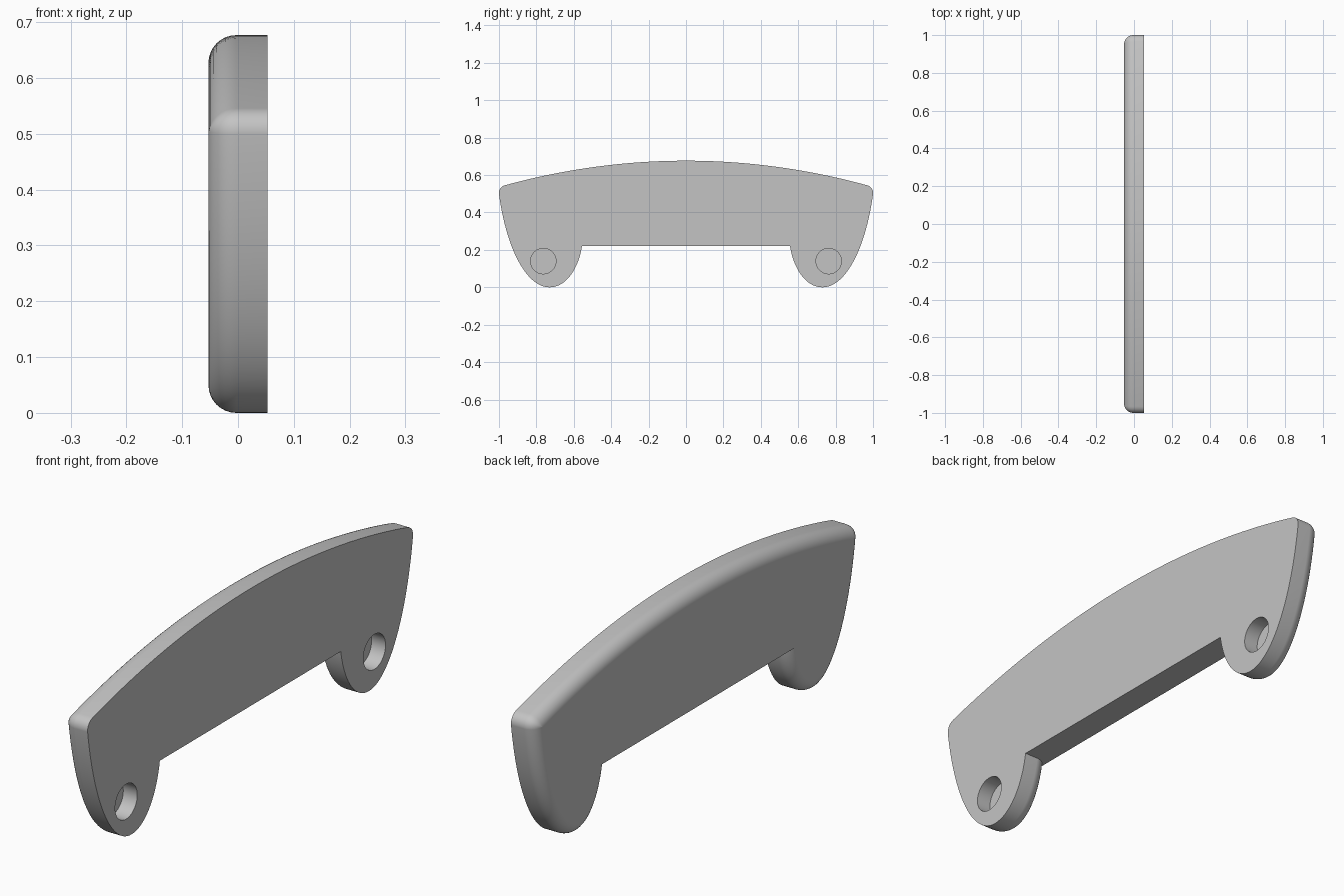
import bpy
import bmesh
import math
from mathutils import Vector, Matrix
from mathutils.geometry import interpolate_bezier

if "Cube" in bpy.data.objects:
    bpy.data.objects.remove(bpy.data.objects["Cube"])

HALF = 0.053      # half thickness
FILLET = 0.05     # edge rounding on the outer side
NOTCH_Z = 0.22    # underside of the grip bar

grey = bpy.data.materials.new("light grey")
grey.use_nodes = True
grey.diffuse_color = (0.55, 0.55, 0.55, 1)
grey.node_tree.nodes["Principled BSDF"].inputs["Base Color"].default_value = (0.55, 0.55, 0.55, 1)


def bezier(a, b, c, d, count):
    pts = interpolate_bezier(*[Vector((p[0], p[1], 0)) for p in (a, b, c, d)], count)
    return [Vector((p.x, p.y)) for p in pts]


# Half outline in (y, z): crown, shoulder, outer side of the leg, inner side of the leg
half = [Vector((0.966 * i / 20, 0.677 - 0.14 * (0.966 * i / 20) ** 2)) for i in range(20)]
half += bezier((0.966, 0.546), (0.989, 0.54), (1.002, 0.523), (1.0, 0.5), 10)[:-1]
half += bezier((1.0, 0.5), (0.96, 0.2), (0.85, 0), (0.73, 0), 28)[:-1]
half += bezier((0.73, 0), (0.64, 0), (0.575, 0.1), (0.556, NOTCH_Z), 20)
outline = half + [Vector((-p.x, p.y)) for p in reversed(half[1:])]
count = len(outline)


def inset(distance):
    """Shrink the outline, leaving the straight underside where it is."""
    result = []
    for i, p in enumerate(outline):
        sides = []
        for a, b in ((outline[i - 1], p), (p, outline[(i + 1) % count])):
            d = (b - a).normalized()
            straight = abs(a.y - NOTCH_Z) < 1e-4 and abs(b.y - NOTCH_Z) < 1e-4
            sides.append((Vector((d.y, -d.x)), 0 if straight else distance))
        (n1, d1), (n2, d2) = sides
        if d1 == d2:
            move = (n1 + n2) * d1 / (1 + n1.dot(n2))
        else:
            det = n1.x * n2.y - n1.y * n2.x
            move = Vector((d1 * n2.y - d2 * n1.y, n1.x * d2 - n2.x * d1)) / det
        result.append(p + move)
    return result


# Handle body: flat mounting side at +x, rounded outer side at -x
bm = bmesh.new()
layers = [(HALF, 0)]
for k in range(9):
    t = math.pi / 2 * k / 8
    layers.append((FILLET - HALF - FILLET * math.sin(t), FILLET * (1 - math.cos(t))))
rings = [[bm.verts.new((x, p.x, p.y)) for p in inset(d)] for x, d in layers]
for r1, r2 in zip(rings, rings[1:]):
    for i in range(count):
        j = (i + 1) % count
        bm.faces.new((r1[i], r1[j], r2[j], r2[i]))
bm.faces.new(rings[0])
bm.faces.new(rings[-1])
bmesh.ops.recalc_face_normals(bm, faces=bm.faces)
mesh = bpy.data.meshes.new("handle_body")
bm.to_mesh(mesh)
bm.free()
mesh.materials.append(grey)
handle = bpy.data.objects.new("handle_body", mesh)
bpy.context.collection.objects.link(handle)

# Blind screw holes in the mounting side of each leg
bm = bmesh.new()
for side in (-1, 1):
    place = Matrix.Translation((HALF, side * 0.763, 0.14)) @ Matrix.Rotation(math.pi / 2, 4, "Y")
    bmesh.ops.create_cone(bm, cap_ends=True, segments=48, radius1=0.068, radius2=0.068,
                          depth=0.12, matrix=place)
hole_mesh = bpy.data.meshes.new("hole_cutter")
bm.to_mesh(hole_mesh)
bm.free()
hole_mesh.materials.append(grey)
cutter = bpy.data.objects.new("hole_cutter", hole_mesh)
bpy.context.collection.objects.link(cutter)

cut = handle.modifiers.new("screw holes", "BOOLEAN")
cut.operation = "DIFFERENCE"
cut.solver = "EXACT"
cut.object = cutter
bpy.ops.object.select_all(action="DESELECT")
handle.select_set(True)
bpy.context.view_layer.objects.active = handle
bpy.ops.object.modifier_apply(modifier=cut.name)
bpy.data.objects.remove(cutter)

# Smooth shading with crisp edges around the flat faces
bpy.ops.object.shade_smooth_by_angle(angle=math.radians(30))
weighted = handle.modifiers.new("even shading", "WEIGHTED_NORMAL")
weighted.keep_sharp = True
